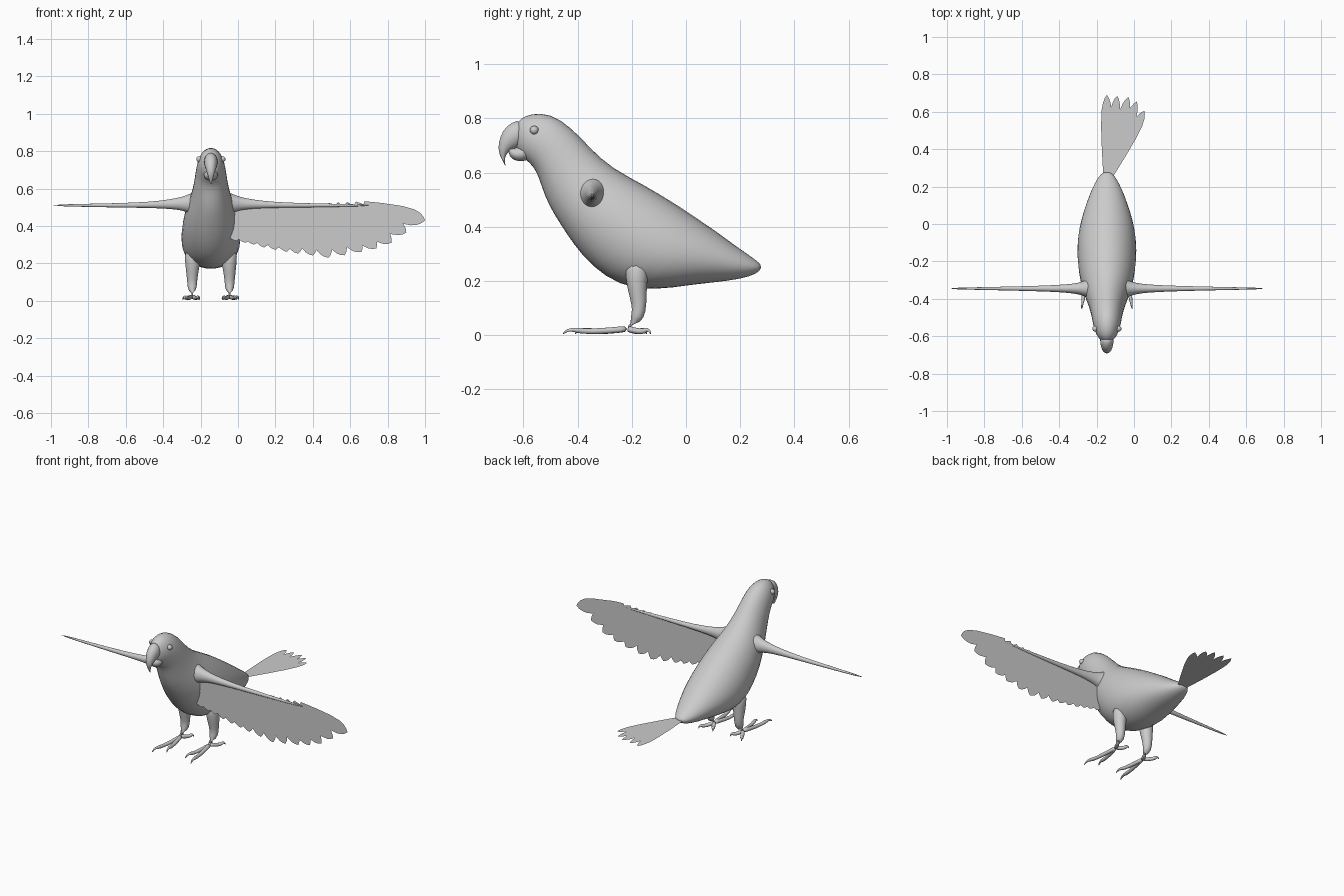
import bpy, math
from mathutils import Vector

cube = bpy.data.objects.get("Cube")
if cube:
    bpy.data.objects.remove(cube)

grey = bpy.data.materials.new("plain grey")
grey.use_nodes = True
grey.diffuse_color = (0.6, 0.6, 0.6, 1)
grey.node_tree.nodes["Principled BSDF"].inputs["Base Color"].default_value = (0.6, 0.6, 0.6, 1)

MID = -0.145      # body centre line
WING_Y = -0.345   # plane of the wings


def make(name, verts, faces, subdiv=0):
    mesh = bpy.data.meshes.new(name)
    mesh.from_pydata(verts, [], faces)
    mesh.materials.append(grey)
    obj = bpy.data.objects.new(name, mesh)
    bpy.context.collection.objects.link(obj)
    for p in mesh.polygons:
        p.use_smooth = True
    if subdiv:
        mod = obj.modifiers.new("smooth", "SUBSURF")
        mod.levels = mod.render_levels = subdiv
    return obj


def loft(name, rings, sides=16, subdiv=1):
    """Skin elliptical rings, each given as centre and two half axes."""
    verts, faces = [], []
    for c, a, b in rings:
        for k in range(sides):
            t = math.tau * k / sides
            verts.append(Vector(c) + Vector(a) * math.cos(t) + Vector(b) * math.sin(t))
    for i in range(len(rings) - 1):
        for k in range(sides):
            n = (k + 1) % sides
            faces.append((i * sides + k, i * sides + n, (i + 1) * sides + n, (i + 1) * sides + k))
    faces.append(tuple(reversed(range(sides))))
    faces.append(tuple(range(len(verts) - sides, len(verts))))
    return make(name, verts, faces, subdiv)


def side_loft(name, sections):
    """Sections: lower y, z, upper y, z, half width."""
    rings = []
    for by, bz, ty, tz, w in sections:
        rings.append(((MID, (by + ty) / 2, (bz + tz) / 2),
                      (0, (ty - by) / 2, (tz - bz) / 2), (w, 0, 0)))
    return loft(name, rings)


def tube(name, path, radii, sides=8):
    pts = [Vector(p) for p in path]
    rings = []
    for i, p in enumerate(pts):
        d = pts[min(i + 1, len(pts) - 1)] - pts[max(i - 1, 0)]
        a = d.cross(Vector((0.3, 0.1, 1) if abs(d.z) < d.length * 0.8 else (0, 1, 0))).normalized()
        rings.append((p, a * radii[i], d.cross(a).normalized() * radii[i]))
    return loft(name, rings, sides)


def feather(name, base, tip, width, normal):
    """Thin flat blade with a pointed end."""
    base, tip = Vector(base), Vector(tip)
    side = (tip - base).cross(Vector(normal)).normalized() * width
    shape = [(0, .5), (.3, .8), (.6, 1), (.8, .95), (.9, .7), (.96, .38)]
    verts = [base.lerp(tip, t) + side * w * s for t, w in shape for s in (-1, 1)]
    verts.append(tip)
    n = len(verts) - 1
    faces = [(i, i + 1, i + 3, i + 2) for i in range(0, n - 2, 2)] + [(n - 2, n - 1, n)]
    return make(name, verts, faces)


# Body and head in one smooth skin
side_loft("body", [
    (-.63, .70, -.63, .775, .02), (-.612, .66, -.612, .80, .046),
    (-.575, .635, -.575, .82, .066), (-.55, .60, -.50, .822, .078),
    (-.535, .55, -.42, .768, .086), (-.51, .48, -.35, .69, .098),
    (-.47, .415, -.27, .617, .122), (-.42, .335, -.15, .557, .148),
    (-.35, .25, -.02, .478, .162), (-.25, .18, .06, .423, .162),
    (-.12, .162, .12, .382, .144), (.02, .186, .17, .342, .115),
    (.15, .198, .22, .306, .082), (.24, .216, .26, .277, .048),
    (.275, .238, .28, .258, .022)])

# Hooked beak
side_loft("upper_beak", [
    (-.60, .70, -.60, .80, .04), (-.63, .69, -.645, .787, .036),
    (-.65, .68, -.677, .757, .03), (-.66, .67, -.693, .71, .022),
    (-.668, .655, -.692, .675, .014), (-.668, .635, -.68, .65, .008),
    (-.664, .62, -.666, .624, .002)])
side_loft("lower_beak", [
    (-.57, .65, -.59, .72, .042), (-.60, .64, -.62, .69, .037),
    (-.635, .643, -.645, .69, .029), (-.655, .665, -.655, .69, .014)])

for s, label in ((1, "left"), (-1, "right")):
    # Eye
    bpy.ops.mesh.primitive_uv_sphere_add(segments=16, ring_count=8, radius=.016,
                                         location=(MID + s * .062, -.56, .757))
    eye = bpy.context.object
    eye.name = label + "_eye"
    eye.data.materials.append(grey)
    bpy.ops.object.shade_smooth()

    # Tapering wing arm with a flared shoulder
    rings = []
    for x, top, bottom, depth in [(.05, .59, .44, .07), (.095, .585, .455, .055),
                                  (.13, .565, .475, .038), (.18, .55, .487, .026),
                                  (.27, .535, .494, .019), (.40, .525, .497, .014),
                                  (.60, .52, .50, .009), (.855, .515, .506, .004)]:
        rings.append(((MID + s * x, WING_Y, (top + bottom) / 2),
                      (0, depth, 0), (0, 0, (top - bottom) / 2)))
    loft(label + "_wing_arm", rings, 12)

    # Leg
    def foot(x, y, z):
        return (MID + s * x, y, z)

    tube(label + "_leg", [foot(.095, -.18, .28), foot(.098, -.183, .20), foot(.1, -.176, .14),
                          foot(.1, -.172, .09), foot(.1, -.185, .055), foot(.1, -.215, .028)],
         [.05, .041, .032, .026, .025, .018], 12)

    # Two toes forward and two back, each with knuckles and a claw
    for toe, tx, ty in (("outer_front", .135, -.455), ("inner_front", .065, -.41),
                        ("outer_back", .15, -.13), ("inner_back", .06, -.145)):
        start = Vector((.1, -.215, .024))
        end = Vector((tx, ty, .004))
        path, radii = [], []
        for t, z, r in ((0, .024, .015), (.25, .018, .011), (.42, .016, .013), (.58, .014, .010),
                        (.75, .017, .012), (.86, .022, .007), (.95, .016, .005), (1, .004, .002)):
            p = start.lerp(end, t)
            path.append(foot(p.x, p.y, z))
            radii.append(r)
        tube(f"{label}_{toe}_toe", path, radii)

# Flight feathers on the left wing only
tips = [(-.01, .32), (.04, .31), (.085, .30), (.14, .285), (.20, .272), (.26, .262),
        (.32, .252), (.40, .242), (.485, .23), (.57, .243), (.66, .26), (.74, .28),
        (.82, .31), (.90, .365), (1.0, .43)]
for i, (x, z) in enumerate(tips):
    y = WING_Y + .0006 * (i - 7)
    feather(f"wing_feather_{i + 1}", (-.03 + .05 * i, y, .51), (x, y, z), .046, (0, 1, 0))
    # Short covert over each quill
    bx = -.03 + .05 * i
    feather(f"wing_covert_{i + 1}", (bx, y - .003, .512),
            (bx + (x - bx) * .5, y - .003, .51 + (z - .51) * .5), .036, (0, 1, 0))

# Half fan of tail feathers
for i, (x, y) in enumerate([(-.145, .69), (-.09, .685), (-.03, .68), (.015, .655), (.055, .605)]):
    z = .25 + .001 * (i - 2)
    feather(f"tail_feather_{i + 1}", (-.15 + .007 * i, .265, z), (x, y, z), .029, (0, 0, 1))
